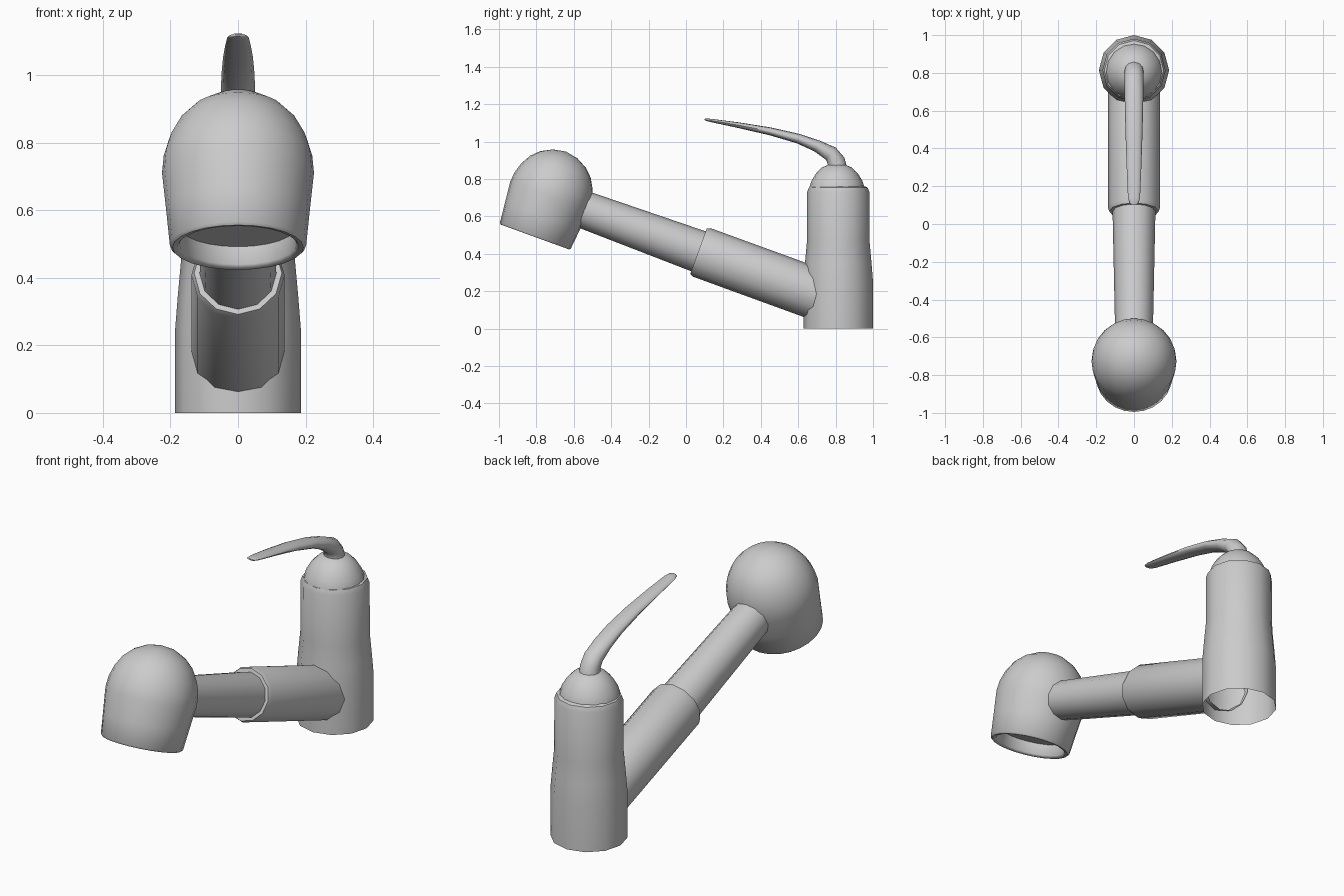
import bpy, bmesh, math
from mathutils import Vector

if "Cube" in bpy.data.objects:
    bpy.data.objects.remove(bpy.data.objects["Cube"], do_unlink=True)

metal = bpy.data.materials.new("light grey metal")
metal.use_nodes = True
GREY = (0.6, 0.6, 0.6, 1)
metal.diffuse_color = GREY
metal.node_tree.nodes["Principled BSDF"].inputs["Base Color"].default_value = GREY


def loft(name, rings, segs, cap_start=False, cap_end=False, sharp=40):
    """Skin rings of (centre, axis, half width, half thickness) lying across the yz plane."""
    bm = bmesh.new()
    loops = []
    for centre, axis, width, thick in rings:
        up = axis.normalized().cross(Vector((1, 0, 0)))
        loop = []
        for i in range(segs):
            a = 2 * math.pi * i / segs
            loop.append(bm.verts.new(centre + Vector((width * math.cos(a), 0, 0)) + up * thick * math.sin(a)))
        loops.append(loop)
    for low, high in zip(loops, loops[1:]):
        for i in range(segs):
            j = (i + 1) % segs
            bm.faces.new((low[i], low[j], high[j], high[i]))
    if cap_start:
        bm.faces.new(loops[0][::-1])
    if cap_end:
        bm.faces.new(loops[-1])
    bmesh.ops.remove_doubles(bm, verts=bm.verts, dist=0.0005)
    bmesh.ops.recalc_face_normals(bm, faces=bm.faces)
    mesh = bpy.data.meshes.new(name)
    bm.to_mesh(mesh)
    bm.free()
    mesh.materials.append(metal)
    obj = bpy.data.objects.new(name, mesh)
    bpy.context.collection.objects.link(obj)
    bpy.ops.object.select_all(action='DESELECT')
    obj.select_set(True)
    bpy.context.view_layer.objects.active = obj
    bpy.ops.object.shade_smooth_by_angle(angle=math.radians(sharp))
    return obj


def lathe(name, origin, tilt, profile, segs, **options):
    """Turn a (radius, height) profile about an axis tilted back from vertical."""
    a = math.radians(tilt)
    axis = Vector((0, math.sin(a), math.cos(a)))
    start = Vector((0, *origin))
    return loft(name, [(start + axis * h, axis, r, r) for r, h in profile], segs, **options)


# Upright body, open underneath, with a domed cap
lathe("body", (0.814, 0), 0,
      [(0.186, 0), (0.186, 0.25), (0.178, 0.35), (0.168, 0.46), (0.167, 0.73),
       (0.157, 0.755), (0.13, 0.765)], 12)
lathe("body_dome", (0.807, 0), 0,
      [(0.152, 0.72), (0.148, 0.755), (0.136, 0.79), (0.112, 0.83), (0.08, 0.862),
       (0.045, 0.876), (0, 0.88)], 16)

# Sloping spout: thick sleeve and slimmer pull-out tube
SLOPE = -70
lathe("spout_sleeve", (0.715, 0.178), SLOPE,
      [(0.138, 0), (0.138, 0.67), (0.13, 0.69), (0.108, 0.69)], 12)
lathe("spout_tube", (0.09, 0.405), SLOPE, [(0.114, 0), (0.1, 0.7)], 12)

# Spray head with a rounded lip and a recessed outlet
lathe("spray_head", (-0.808, 0.49), 20,
      [(0, 0.065), (0.172, 0.065), (0.174, 0.01), (0.18, 0.002), (0.194, 0), (0.202, 0.008),
       (0.213, 0.12), (0.225, 0.235), (0.22, 0.29), (0.203, 0.345), (0.172, 0.4),
       (0.13, 0.441), (0.07, 0.473), (0, 0.486)], 24, sharp=50)

# Lever handle, flattening towards its tip: (y, z, half width, half thickness)
stations = [(0.808, 0.86, 0.052, 0.052), (0.803, 0.895, 0.05, 0.048), (0.775, 0.935, 0.05, 0.042),
            (0.7, 0.977, 0.05, 0.032), (0.6, 1.016, 0.048, 0.026), (0.45, 1.055, 0.044, 0.021),
            (0.28, 1.088, 0.038, 0.015), (0.14, 1.112, 0.032, 0.009), (0.11, 1.117, 0.024, 0.007),
            (0.1, 1.119, 0.01, 0.003)]
points = [Vector((0, y, z)) for y, z, w, t in stations]
rings = []
for i, (y, z, w, t) in enumerate(stations):
    axis = points[min(i + 1, len(points) - 1)] - points[max(i - 1, 0)]
    rings.append((points[i], axis, w, t))
loft("lever_handle", rings, 12, cap_end=True, sharp=60)
